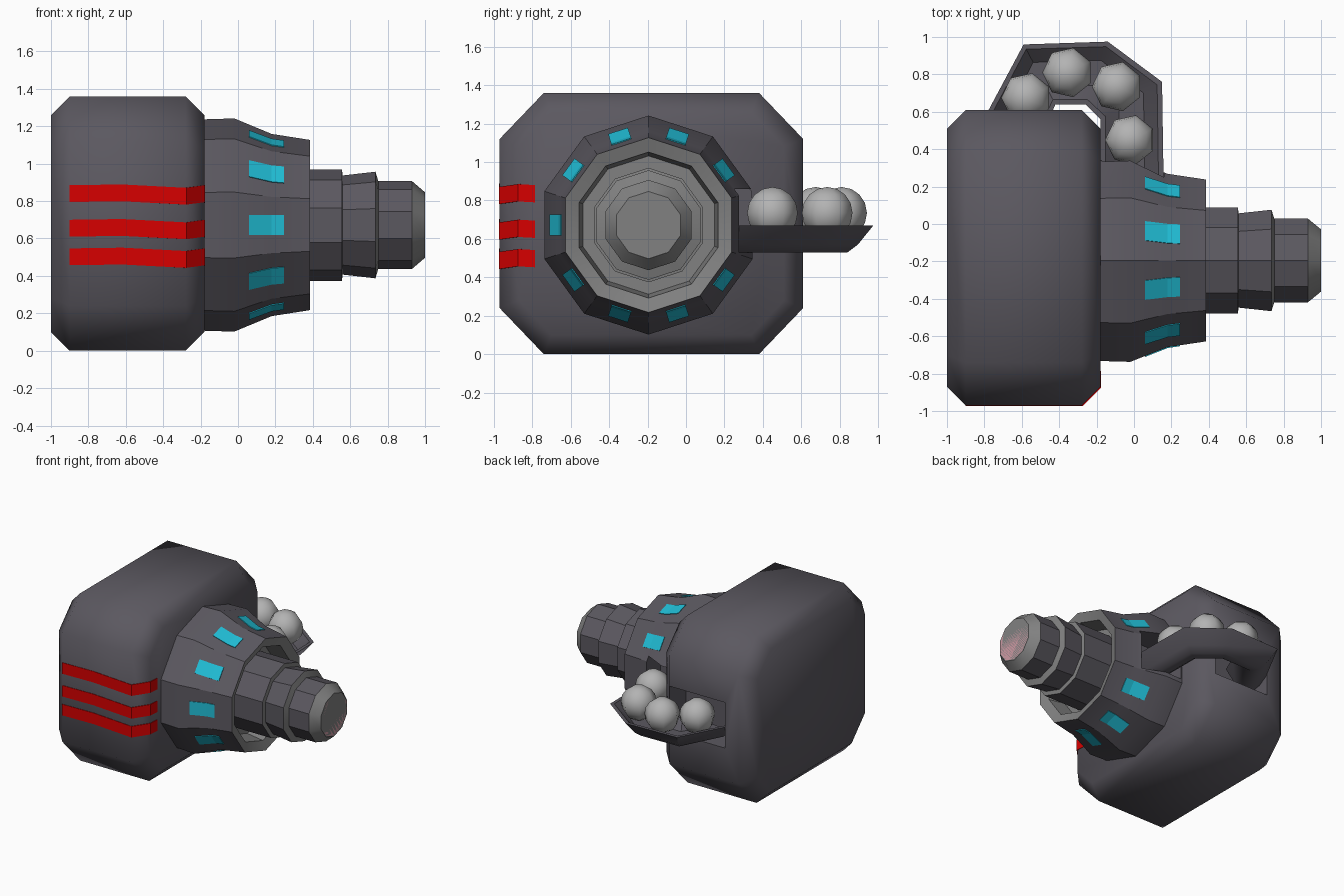
import bpy, bmesh, math
from mathutils import Vector

if "Cube" in bpy.data.objects:
    bpy.data.objects.remove(bpy.data.objects["Cube"])

AXIS_Y, AXIS_Z, SIDES = -0.195, 0.672, 10


def material(name, rgb):
    m = bpy.data.materials.new(name)
    m.use_nodes = True
    m.diffuse_color = (*rgb, 1)
    m.node_tree.nodes["Principled BSDF"].inputs["Base Color"].default_value = (*rgb, 1)
    return m


DARK = material("dark_metal", (0.105, 0.098, 0.117))
STEEL = material("grey_steel", (0.22, 0.22, 0.22))
BALL = material("light_grey", (0.45, 0.45, 0.45))
RED = material("red_paint", (0.68, 0.0, 0.0))
CYAN = material("cyan_light", (0.015, 0.52, 0.68))
PINK = material("pink_muzzle", (0.62, 0.32, 0.37))


def finish(name, bm, mats, angle=None):
    bmesh.ops.recalc_face_normals(bm, faces=bm.faces)
    mesh = bpy.data.meshes.new(name)
    bm.to_mesh(mesh)
    bm.free()
    for m in mats:
        mesh.materials.append(m)
    ob = bpy.data.objects.new(name, mesh)
    bpy.context.collection.objects.link(ob)
    if angle:
        smooth(ob, angle)
    return ob


def smooth(ob, angle):
    bpy.ops.object.select_all(action="DESELECT")
    ob.select_set(True)
    bpy.context.view_layer.objects.active = ob
    bpy.ops.object.shade_smooth_by_angle(angle=math.radians(angle))


def loft(bm, rings, mats=None, closed=True, caps=True):
    """Join rings of points; mats gives a material index per band."""
    loops = [[bm.verts.new(p) for p in ring] for ring in rings]
    n = len(loops[0])
    for k, (a, b) in enumerate(zip(loops, loops[1:])):
        for i in range(n if closed else n - 1):
            j = (i + 1) % n
            f = bm.faces.new((a[i], a[j], b[j], b[i]))
            f.material_index = mats[k] if mats else 0
    if caps:
        bm.faces.new(loops[0])
        bm.faces.new(loops[-1]).material_index = mats[-1] if mats else 0


def lathe(name, profile, band_mats, mats, angle=30):
    bm = bmesh.new()
    rings = []
    for x, r in profile:
        angles = [math.pi / 2 + i * math.tau / SIDES for i in range(SIDES)]
        rings.append([(x, AXIS_Y + r * math.cos(a), AXIS_Z + r * math.sin(a)) for a in angles])
    loft(bm, rings, band_mats)
    return finish(name, bm, mats, angle)


def carve(ob, lo, hi, angle):
    """Cut a box-shaped opening out of an object."""
    bm = bmesh.new()
    loft(bm, [[(x, lo[1], lo[2]), (x, hi[1], lo[2]), (x, hi[1], hi[2]), (x, lo[1], hi[2])]
              for x in (lo[0], hi[0])])
    cutter = finish("cutter", bm, [DARK])
    cutter.hide_render = True
    mod = ob.modifiers.new("opening", "BOOLEAN")
    mod.operation, mod.solver, mod.object = "DIFFERENCE", "EXACT", cutter
    bpy.ops.object.select_all(action="DESELECT")
    ob.select_set(True)
    bpy.context.view_layer.objects.active = ob
    bpy.ops.object.modifier_apply(modifier=mod.name)
    bpy.data.objects.remove(cutter)
    smooth(ob, angle)


# Main body: chamfered octagonal block with bevelled ends
def octagon(x, hy, hz, cy, cz):
    pts = [(hy, cz), (cy, hz), (-cy, hz), (-hy, cz), (-hy, -cz), (-cy, -hz), (cy, -hz), (hy, -cz)]
    return [(x, y - 0.18, z + 0.68) for y, z in pts]


bm = bmesh.new()
end, mid = (0.69, 0.58, 0.52, 0.40), (0.79, 0.68, 0.56, 0.44)
loft(bm, [octagon(-1, *end), octagon(-0.9, *mid), octagon(-0.28, *mid), octagon(-0.18, *end)])
body = finish("body", bm, [DARK])
carve(body, (-0.78, 0.4, 0.5), (-0.28, 0.8, 0.87), 50)

# Collar with a steel-lined recess
cone = [(-0.02, 0.57), (0.18, 0.487), (0.385, 0.455)]
collar = lathe("collar", [(-0.25, 0.563)] + cone + [(0.36, 0.38), (0.22, 0.36)],
               [0, 0, 0, 1, 1], [DARK, STEEL])
carve(collar, (-0.17, 0.1, 0.53), (0.16, 0.5, 0.86), 30)

# Stepped barrel
lathe("barrel", [(0.15, 0.298), (0.555, 0.298), (0.56, 0.265), (0.735, 0.285), (0.75, 0.235),
                 (0.93, 0.235), (1.0, 0.175)], [0, 1, 0, 1, 0, 1], [DARK, STEEL])
lathe("muzzle", [(0.97, 0.168), (1.0, 0.168)], [0], [PINK])


# Lights around the collar, one per flat face except at the feed opening
def apothem(x):
    for (x0, r0), (x1, r1) in zip(cone, cone[1:]):
        if x <= x1:
            return (r0 + (r1 - r0) * (x - x0) / (x1 - x0)) * math.cos(math.pi / SIDES)


bm = bmesh.new()
for k in range(1, SIDES):
    a = k * math.tau / SIDES
    out = Vector((0, math.cos(a), math.sin(a)))
    side = Vector((0, -math.sin(a), math.cos(a)))
    rings = []
    for x in (0.06, 0.18, 0.245):
        base = Vector((x, AXIS_Y, AXIS_Z))
        rings.append([base + out * (apothem(x) + h) + side * s * 0.054
                      for s, h in ((-1, -0.003), (1, -0.003), (1, 0.005), (-1, 0.005))])
    loft(bm, rings)
finish("collar_lights", bm, [CYAN])

# Red stripes wrapping round the front corner of the body
bm = bmesh.new()
for z in (0.84, 0.655, 0.502):
    path = [(-0.9, -0.97, 0), (-0.62, -0.97, 0.004), (-0.28, -0.97, -0.014),
            (-0.18, -0.87, 0), (-0.18, -0.785, -0.005)]
    rings = []
    for x, y, dz in path:
        nx = 0 if x < -0.3 else 0.004
        ny = -0.004 if y < -0.8 else 0
        rings.append([(x + nx * d, y + ny * d, z + dz + s)
                      for d, s in ((-0.5, -0.045), (1, -0.045), (1, 0.045), (-0.5, 0.045))])
    loft(bm, rings)
finish("stripes", bm, [RED])

# Feed tray: trough swept between an outer and an inner edge
outer = [(0.16, 0.12), (0.15, 0.76), (-0.14, 0.975), (-0.59, 0.96), (-0.82, 0.53)]
inner = [(-0.18, 0.12), (-0.18, 0.56), (-0.26, 0.64), (-0.42, 0.64), (-0.49, 0.48)]
section = [(0, 0.67), (0.24, 0.57), (0.4, 0.53), (0.6, 0.53), (0.76, 0.57), (1, 0.67),
           (0.92, 0.67), (0.7, 0.6), (0.3, 0.6), (0.08, 0.67)]
bm = bmesh.new()
loft(bm, [[(*Vector(i).lerp(Vector(o), t), z) for t, z in section] for o, i in zip(outer, inner)])
finish("feed_tray", bm, [DARK], 40)

# Cannon balls resting in the tray
for k, (x, y) in enumerate([(-0.02, 0.45), (-0.09, 0.735), (-0.355, 0.81), (-0.575, 0.675)]):
    bpy.ops.mesh.primitive_uv_sphere_add(segments=7, ring_count=8, radius=0.135,
                                         location=(x, y, 0.735), rotation=(0, 0, math.pi / 2))
    ball = bpy.context.object
    ball.name = f"ball_{k + 1}"
    ball.data.materials.append(BALL)
    smooth(ball, 70)
